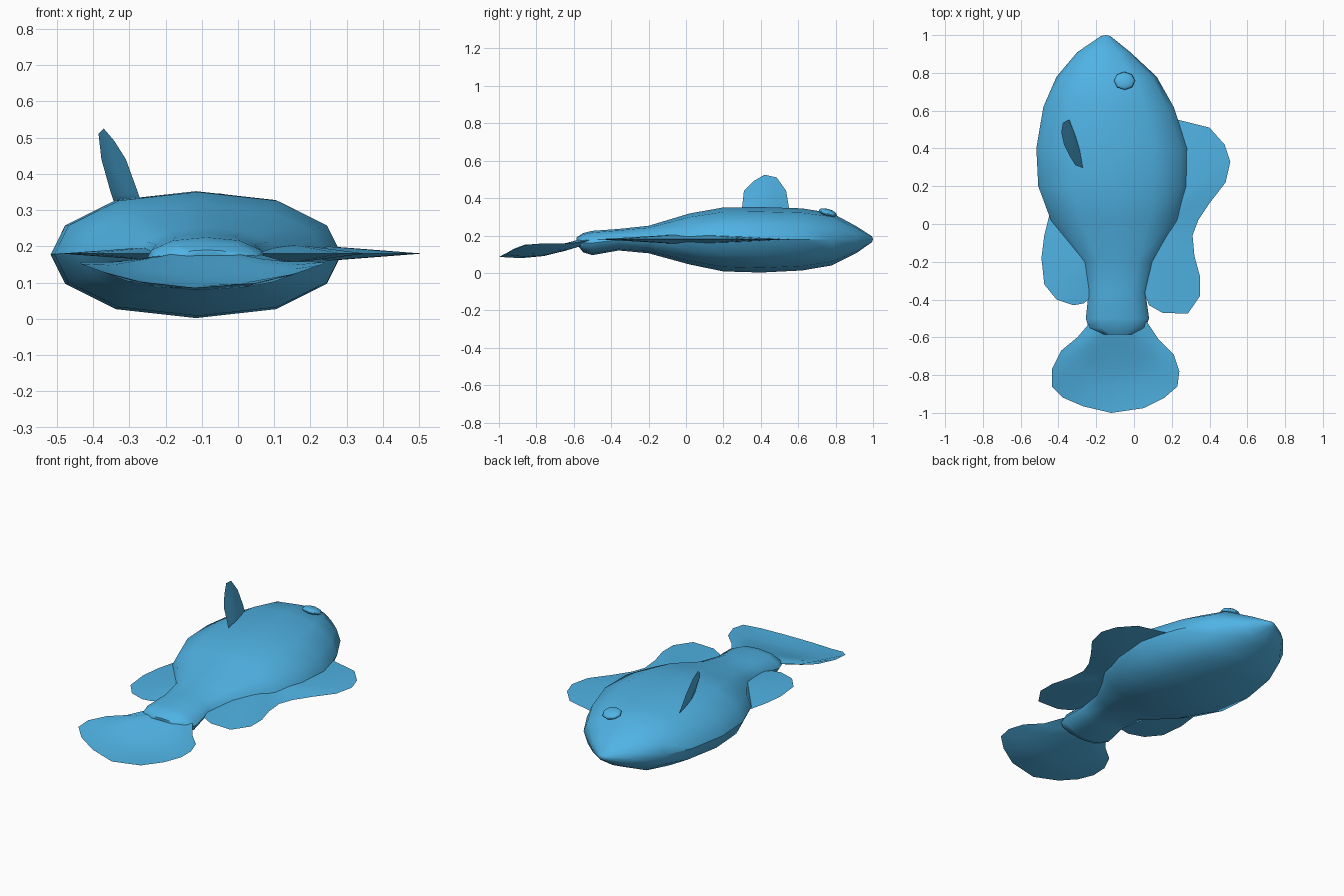
import bpy, bmesh, math

if "Cube" in bpy.data.objects:
    bpy.data.objects.remove(bpy.data.objects["Cube"])

blue = bpy.data.materials.new("sky blue")
blue.diffuse_color = (0.08, 0.45, 0.78, 1)
blue.use_nodes = True
blue.node_tree.nodes["Principled BSDF"].inputs["Base Color"].default_value = blue.diffuse_color


def finish(bm, name, angle=40):
    bmesh.ops.recalc_face_normals(bm, faces=bm.faces[:])
    me = bpy.data.meshes.new(name)
    bm.to_mesh(me)
    bm.free()
    ob = bpy.data.objects.new(name, me)
    bpy.context.collection.objects.link(ob)
    me.materials.append(blue)
    bpy.ops.object.select_all(action='DESELECT')
    ob.select_set(True)
    bpy.context.view_layer.objects.active = ob
    bpy.ops.object.shade_smooth_by_angle(angle=math.radians(angle))
    return ob


# Body: 12-sided section lofted along y; stations are y, left, right, bottom, top
quarter = [(1, 0), (.9, .46), (.55, .86), (0, 1)]
section = quarter + [(-x, z) for x, z in quarter[2::-1]]
section += [(x, -z) for x, z in section[5:0:-1]]
stations = [
    (.995, -.175, -.125, .165, .195),
    (.91, -.30, -.02, .105, .25),
    (.78, -.41, .12, .04, .32),
    (.62, -.48, .21, .013, .345),
    (.40, -.517, .285, .002, .352),
    (.20, -.507, .285, .008, .35),
    (.02, -.44, .235, .045, .318),
    (-.20, -.27, .105, .105, .252),
    (-.36, -.24, .06, .12, .235),
    (-.50, -.255, .08, .095, .225),
    (-.55, -.24, .06, .11, .213),
    (-.585, -.16, -.01, .155, .19),
]
bm = bmesh.new()
rings = []
for y, l, r, b, t in stations:
    rings.append([bm.verts.new(((l + r) / 2 + sx * (r - l) / 2, y,
                                (b + t) / 2 + sz * (t - b) / 2)) for sx, sz in section])
for a, b in zip(rings, rings[1:]):
    for i in range(12):
        j = (i + 1) % 12
        bm.faces.new((a[i], a[j], b[j], b[i]))
nose = bm.verts.new((-.15, 1.0, .18))
for i in range(12):
    bm.faces.new((rings[0][i], rings[0][(i + 1) % 12], nose))
bm.faces.new(rings[-1])
finish(bm, "body")


# Fins: outline blended towards a thick root, thin at the rim
def fin(name, root, outline, thick, place):
    bm = bmesh.new()
    n = len(outline)
    rim = [bm.verts.new(place(u, v, 0)) for u, v in outline]
    for side in (1, -1):
        prev = rim
        for s in (.75, .5, .25):
            h = side * thick * (1 - s)
            ring = [bm.verts.new(place(root[0] + (u - root[0]) * s,
                                       root[1] + (v - root[1]) * s, h)) for u, v in outline]
            for i in range(n):
                j = (i + 1) % n
                bm.faces.new((prev[i], prev[j], ring[j], ring[i]))
            prev = ring
        bm.faces.new(prev)
    return finish(bm, name)


def flat(u, v, h):
    return (u, v, .18 + h)


def tail_shape(u, v, h):
    # droops towards the back, with the side edges curling up
    t = min(max((-.5 - v) / .32, 0), 1)
    across = min(abs(u + .1) / .34, 1)
    return (u, v, .18 - .095 * t * (1 - .72 * across ** 2) + h)


def upright(u, v, h):
    return (-.27 - .3 * (u - .3) - .33 * (v - .33) + h, u, v)


fin("back_fin", (.12, .04),
    [(.20, .56), (.24, .55), (.40, .51), (.48, .42), (.51, .33), (.485, .22), (.40, .11),
     (.34, .02), (.31, -.06), (.32, -.17), (.35, -.28), (.35, -.38), (.285, -.475),
     (.15, -.47), (.08, -.43), (.03, -.30)], .03, flat)
fin("belly_fin", (-.22, -.15),
    [(-.40, .12), (-.45, .04), (-.475, -.06), (-.49, -.18), (-.475, -.32), (-.41, -.40),
     (-.32, -.43), (-.265, -.42), (-.22, -.38), (-.15, -.30), (-.2, .05)], .02, flat)
fin("tail_fin", (-.09, -.52),
    [(.04, -.48), (.07, -.52), (.13, -.61), (.21, -.69), (.24, -.78), (.23, -.86),
     (.16, -.92), (.05, -.975), (-.12, -1.0), (-.27, -.965), (-.375, -.92), (-.435, -.86),
     (-.435, -.77), (-.385, -.67), (-.30, -.60), (-.24, -.53), (-.22, -.48)], .025, tail_shape)
fin("side_fin", (.425, .34),
    [(.30, .31), (.30, .35), (.31, .44), (.36, .49), (.42, .525), (.485, .51),
     (.535, .44), (.55, .35), (.55, .31)], .015, upright)

# Eye: small flattened bead on the upper cheek
bpy.ops.mesh.primitive_uv_sphere_add(segments=8, ring_count=6, radius=1,
                                     location=(-.05, .758, .322),
                                     rotation=(math.radians(-16), math.radians(4), 0))
eye = bpy.context.object
eye.name = "eye"
eye.scale = (.056, .05, .02)
eye.data.materials.append(blue)
bpy.ops.object.shade_smooth_by_angle(angle=math.radians(40))
